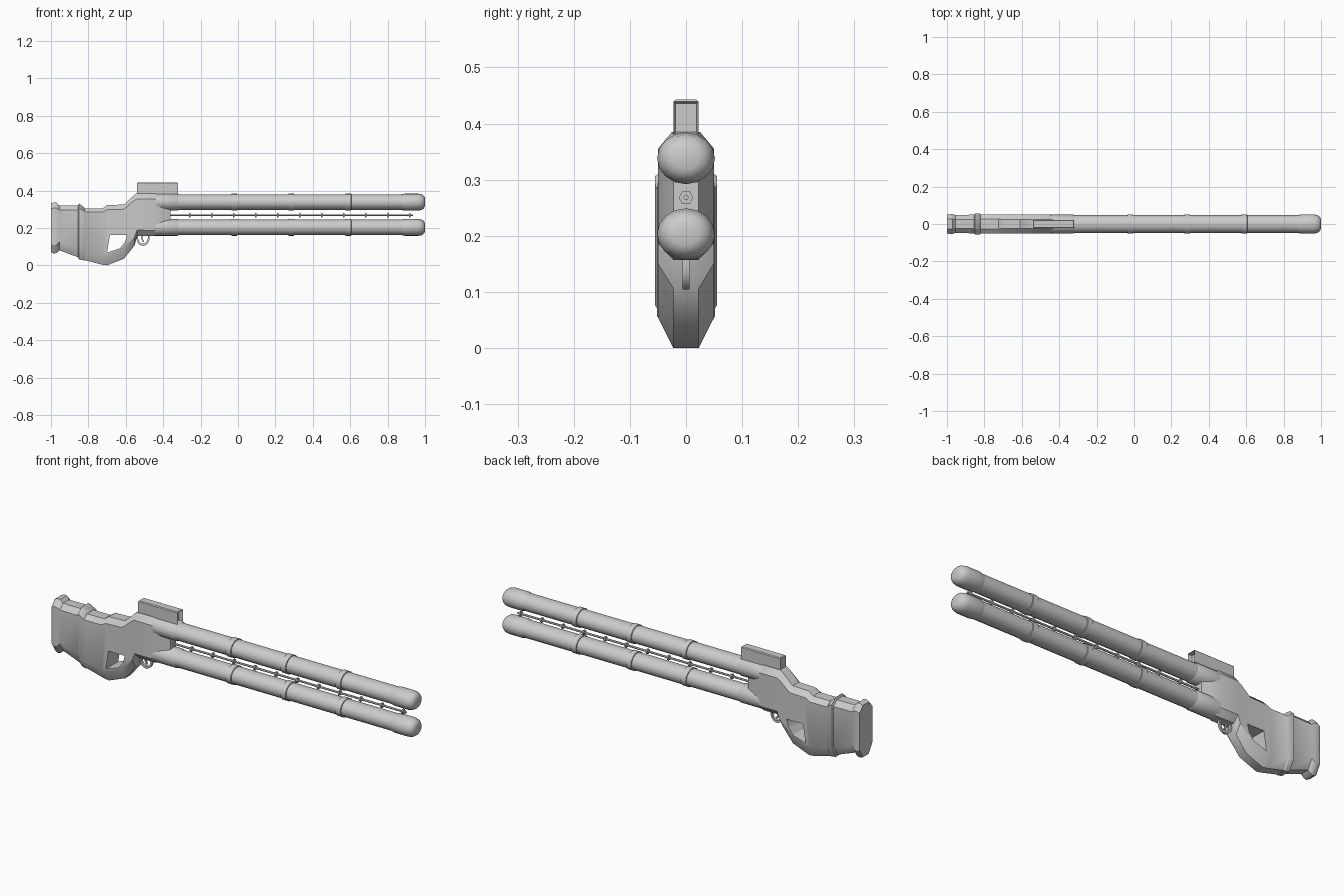
import bpy, bmesh, math
from math import cos, sin, pi

if "Cube" in bpy.data.objects:
    bpy.data.objects.remove(bpy.data.objects["Cube"])


def finish(name, bm, angle=32):
    bmesh.ops.recalc_face_normals(bm, faces=bm.faces)
    me = bpy.data.meshes.new(name)
    bm.to_mesh(me)
    bm.free()
    ob = bpy.data.objects.new(name, me)
    bpy.context.collection.objects.link(ob)
    bpy.ops.object.select_all(action='DESELECT')
    bpy.context.view_layer.objects.active = ob
    ob.select_set(True)
    bpy.ops.object.shade_smooth_by_angle(angle=math.radians(angle))
    return ob


def loft(name, rings, angle=32):
    """Skin a list of equal-length point rings and cap both ends."""
    bm = bmesh.new()
    vs = [[bm.verts.new(p) for p in r] for r in rings]
    n = len(vs[0])
    for a, b in zip(vs, vs[1:]):
        for i in range(n):
            j = (i + 1) % n
            bm.faces.new((a[i], a[j], b[j], b[i]))
    bm.faces.new(vs[0])
    bm.faces.new(vs[-1])
    return finish(name, bm, angle)


def tube(name, z, profile, sides=16, ry=1.12, angle=32):
    """Turned part along x; profile is (x, radius)."""
    return loft(name, [[(x, r * ry * cos(2 * pi * i / sides), z + r * sin(2 * pi * i / sides))
                        for i in range(sides)] for x, r in profile], angle)


def section(x, top, bot, w, ts, bs):
    """Eight-sided body section with chamfered shoulders and belly."""
    half = [(.5 * w, top), (w, top - ts), (w, bot + bs), (.45 * w, bot)]
    return [(x, y, z) for y, z in half] + [(x, -y, z) for y, z in reversed(half)]


# stock, grip and receiver in one lofted body
stations = [
    (-1.00, .330, .070, .050, .030, .045),
    (-.985, .337, .063, .053, .030, .045),
    (-.97, .335, .066, .053, .030, .045),
    (-.955, .320, .080, .048, .025, .045),
    (-.855, .320, .043, .050, .025, .050),
    (-.85, .331, .032, .055, .025, .050),
    (-.825, .312, .026, .055, .020, .050),
    (-.82, .304, .028, .052, .020, .050),
    (-.725, .304, .003, .052, .020, .055),
    (-.70, .322, .000, .050, .025, .055),
    (-.61, .325, .035, .050, .025, .060),
    (-.553, .378, .106, .050, .030, .045),
    (-.54, .385, .158, .050, .030, .030),
    (-.45, .385, .157, .050, .030, .030),
    (-.40, .372, .170, .036, .030, .030),
    (-.36, .340, .200, .022, .010, .010)]
body = loft("stock_and_receiver", [section(*s) for s in stations])

# thumb hole
hole = [(-.685, .162), (-.594, .162), (-.604, .125), (-.63, .092), (-.70, .068)]
cutter = loft("hole_cutter", [[(x, y, z) for x, z in hole] for y in (-.1, .1)])
cutter.hide_render = True
mod = body.modifiers.new("thumb_hole", 'BOOLEAN')
mod.object = cutter
mod.operation = 'DIFFERENCE'
mod.solver = 'EXACT'
bpy.ops.object.select_all(action='DESELECT')
bpy.context.view_layer.objects.active = body
body.select_set(True)
bpy.ops.object.modifier_apply(modifier=mod.name)
bpy.data.objects.remove(cutter)
bpy.ops.object.shade_smooth_by_angle(angle=math.radians(32))

# barrels with shrouds, bands and rounded tips
for side, z in (("upper", .338), ("lower", .203)):
    tube(side + "_barrel", z, [(-.4, .042), (.9, .042)])
    tube(side + "_shroud", z, [(-.5, .040), (-.46, .046), (-.325, .046), (-.318, .042)], ry=1.08)
    tube(side + "_tip", z, [(.875, .042), (.895, .046), (.96, .046), (.982, .042),
                            (.995, .032), (1.0, .020)], angle=45)
    for k, x in enumerate((-.02, .285, .59)):
        tube(f"{side}_band_{k + 1}", z, [(x - .016, .041), (x - .014, .046),
                                         (x + .014, .046), (x + .016, .041)])

# centre rod with evenly spaced hexagonal collars
tube("centre_rod", .268, [(-.38, .005), (.935, .005)], sides=6, ry=1)
for k in range(11):
    x = -.257 + k * .1175
    tube(f"rod_collar_{k + 1}", .268, [(x - .004, .013), (x + .004, .013)], sides=6, ry=1)

# sight block with recessed front
bm = bmesh.new()
bmesh.ops.create_cube(bm, size=1)
for v in bm.verts:
    v.co = (-.43 + v.co.x * .22, v.co.y * .044, .412 + v.co.z * .062)
edges = [e for e in bm.edges if all(v.co.z > .42 for v in e.verts)]
bmesh.ops.bevel(bm, geom=edges, offset=.004, segments=1, affect='EDGES')
bm.normal_update()
front = max(bm.faces, key=lambda f: f.calc_center_median().x)
bmesh.ops.inset_region(bm, faces=[front], thickness=.005)
for v in front.verts:
    v.co.x -= .02
finish("sight_block", bm, 25)

# trigger guard: half hoop swept under the receiver
rings = []
for k in range(13):
    a = pi + pi * k / 12
    rings.append([(-.508 + r * cos(a), y, .148 + 1.25 * r * sin(a))
                  for r, y in ((.026, -.006), (.035, -.006), (.035, .006), (.026, .006))])
for i in (0, -1):
    rings.insert(0 if i == 0 else len(rings), [(x, y, z + .025) for x, y, z in rings[i]])
loft("trigger_guard", rings)

# trigger
loft("trigger", [[(x + dx, y, z) for dx, y in ((-.004, -.004), (.004, -.004), (.004, .004), (-.004, .004))]
                 for x, z in ((-.512, .17), (-.514, .145), (-.506, .125))])
